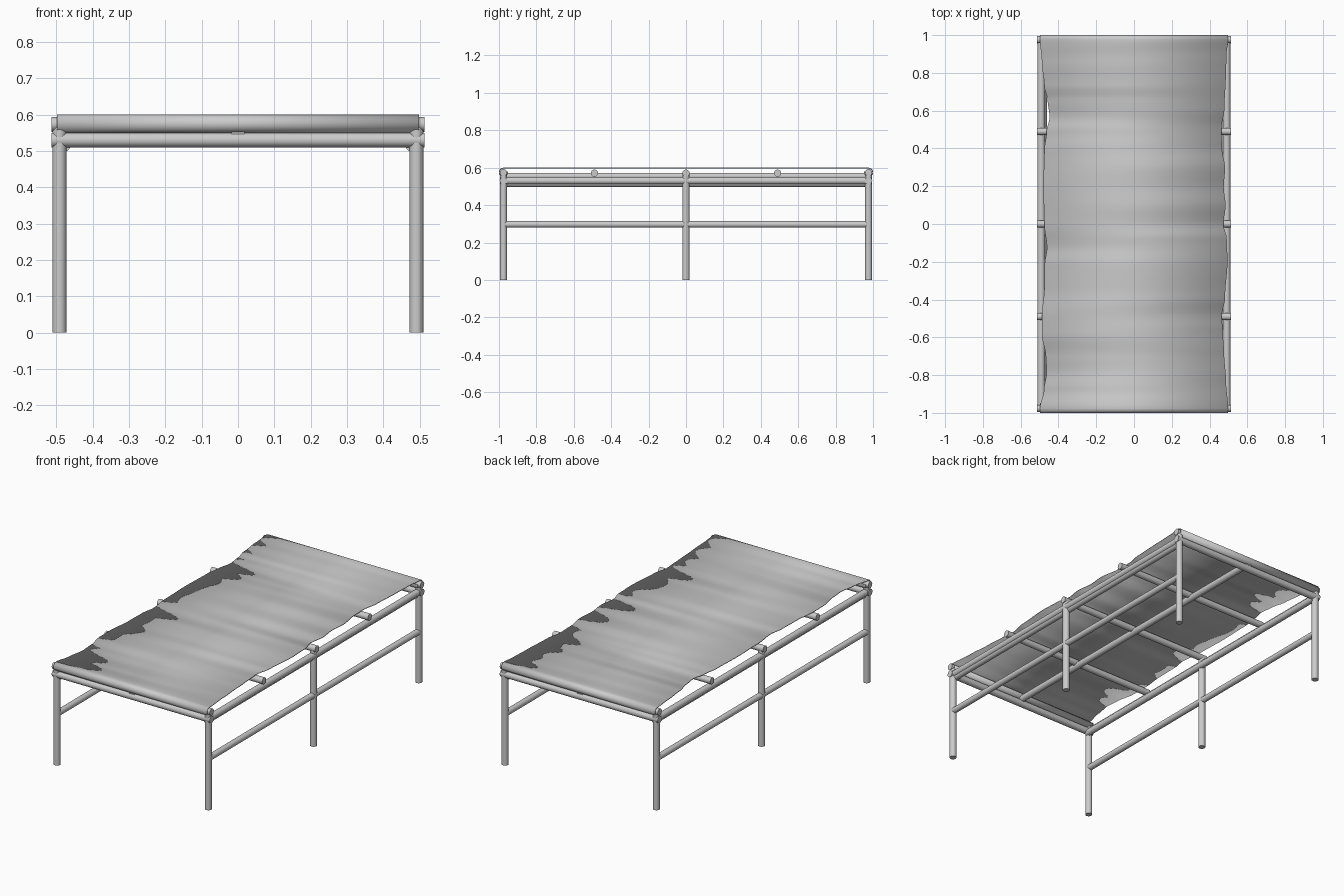
import bpy, bmesh, math
from mathutils import Vector

if "Cube" in bpy.data.objects:
    bpy.data.objects.remove(bpy.data.objects["Cube"])

R = 0.019      # tube radius
LX = 0.491     # leg x
EY = 0.976     # end frame y


def smooth(ob):
    bpy.ops.object.select_all(action='DESELECT')
    bpy.context.view_layer.objects.active = ob
    ob.select_set(True)
    bpy.ops.object.shade_smooth_by_angle(angle=math.radians(35))


def tube(name, a, b, r=R):
    a, b = Vector(a), Vector(b)
    d = b - a
    bpy.ops.mesh.primitive_cylinder_add(vertices=32, radius=r, depth=d.length, location=(a + b) / 2)
    ob = bpy.context.object
    ob.name = name
    ob.rotation_euler = d.to_track_quat('Z', 'Y').to_euler()
    smooth(ob)


# Legs, stretchers and doubled side rails
for s, side in ((-1, "left"), (1, "right")):
    for y, pos in ((-EY, "front"), (0, "middle"), (EY, "back")):
        tube(f"{pos}_{side}_leg", (s * LX, y, 0), (s * LX, y, 0.565))
    tube(f"{side}_stretcher", (s * LX, -EY, 0.297), (s * LX, EY, 0.297), 0.0175)
    tube(f"{side}_outer_rail", (s * LX, -EY, 0.53), (s * LX, EY, 0.53))
    tube(f"{side}_inner_rail", (s * 0.48, -EY, 0.516), (s * 0.48, EY, 0.516))

# Bars across each end
for y, pos in ((-EY, "front"), (EY, "back")):
    tube(f"{pos}_lower_bar", (-0.513, y, 0.53), (0.513, y, 0.53), 0.02)
    tube(f"{pos}_upper_bar", (-0.513, y, 0.574), (0.513, y, 0.574))

# Bars under the sheet
for i, y in enumerate((-0.49, 0, 0.49)):
    tube(f"cross_bar_{i + 1}", (-0.513, y, 0.571), (0.513, y, 0.571))
tube("centre_bar", (0, -0.987, 0.554), (0, 0.987, 0.554))

# Sheet edges as (y, x) points, frayed along both long sides
left_edge = [(-1, -.498), (-.9, -.477), (-.8, -.462), (-.72, -.467), (-.6, -.487), (-.5, -.488),
             (-.35, -.475), (-.22, -.473), (-.13, -.461), (0, -.475), (.2, -.48), (.4, -.475),
             (.5, -.463), (.58, -.447), (.67, -.457), (.75, -.475), (.88, -.488), (1, -.498)]
right_edge = [(-1, .498), (-.85, .487), (-.7, .477), (-.58, .47), (-.5, .464), (-.4, .482),
              (-.2, .495), (-.08, .491), (0, .473), (.1, .485), (.2, .475), (.3, .482),
              (.42, .465), (.52, .463), (.62, .478), (.8, .486), (.92, .49), (1, .498)]


def edge_x(points, y):
    y = max(-1, min(1, y))
    for (y0, x0), (y1, x1) in zip(points, points[1:]):
        if y <= y1:
            t = (y - y0) / (y1 - y0)
            return x0 + (x1 - x0) * (3 - 2 * t) * t * t
    return points[-1][1]


# Sheet profile: flat top that wraps round both upper bars
n, wrap_r, wrap_z = 130, 0.025, 0.575
wrap = [math.radians(10 * i) for i in range(1, 29)]
path = [(-EY - wrap_r * math.sin(a), wrap_z + wrap_r * math.cos(a), True) for a in reversed(wrap)]
path += [(-EY + 2 * EY * i / n, wrap_z + wrap_r, False) for i in range(n + 1)]
path += [(EY + wrap_r * math.sin(a), wrap_z + wrap_r * math.cos(a), True) for a in wrap]

bm = bmesh.new()
rows = []
for y, z, wrapped in path:
    ey = math.copysign(1, y) if wrapped else y / EY
    rows.append([bm.verts.new((edge_x(e, ey), y, z)) for e in (left_edge, right_edge)])
for a, b in zip(rows, rows[1:]):
    bm.faces.new((a[0], a[1], b[1], b[0]))
mesh = bpy.data.meshes.new("sheet")
bm.to_mesh(mesh)
bm.free()
sheet = bpy.data.objects.new("sheet", mesh)
bpy.context.collection.objects.link(sheet)
solid = sheet.modifiers.new("thickness", 'SOLIDIFY')
solid.thickness = 0.005
solid.offset = -1
smooth(sheet)
